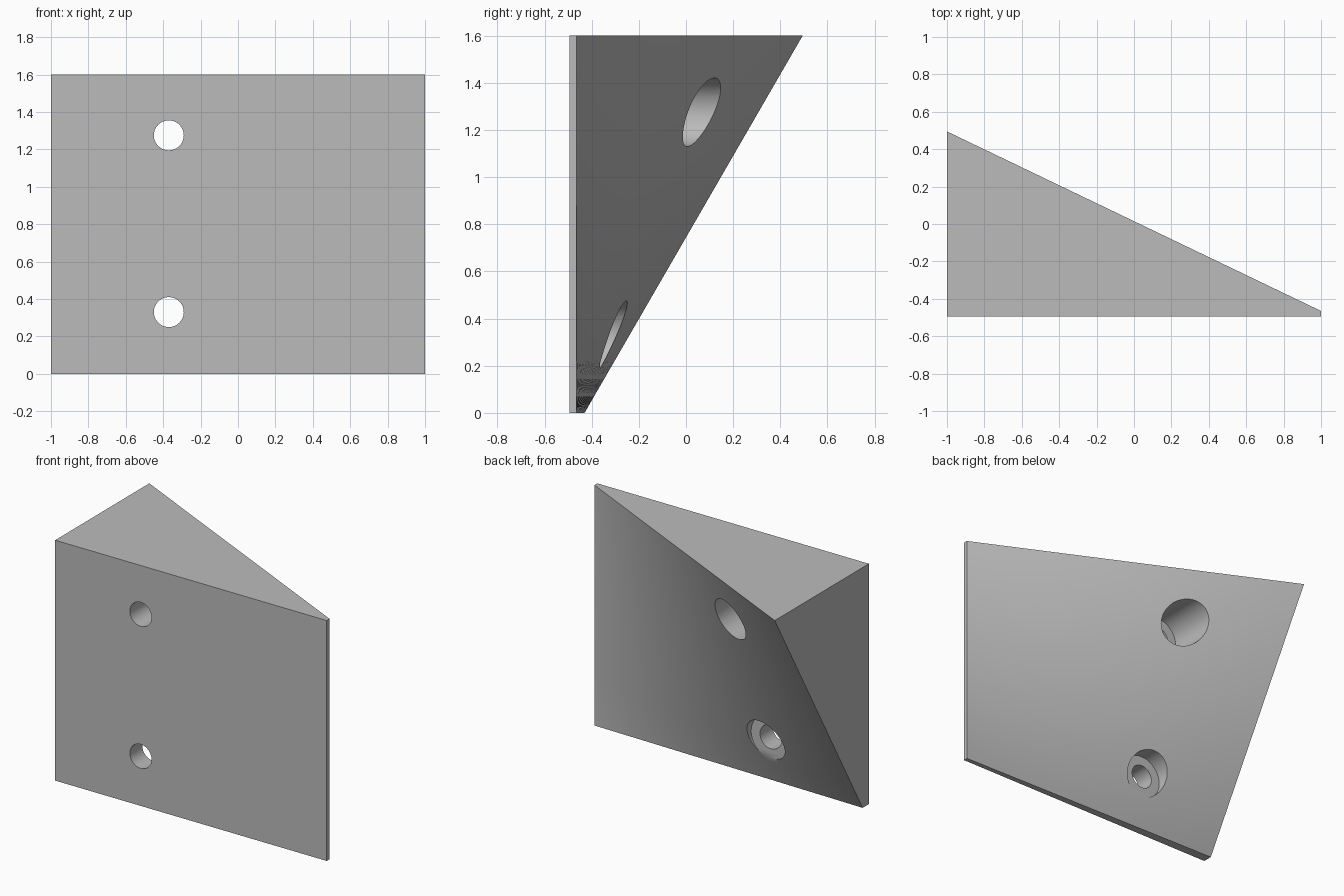
import bpy
import bmesh
import math

default = bpy.data.objects.get("Cube")
if default:
    bpy.data.objects.remove(default, do_unlink=True)

grey = bpy.data.materials.new("light grey")
colour = (0.5, 0.5, 0.5, 1)
grey.diffuse_color = colour
grey.use_nodes = True
grey.node_tree.nodes["Principled BSDF"].inputs["Base Color"].default_value = colour

HEIGHT, FRONT = 1.6, -0.495
THIN, LOW, HIGH = -0.465, -0.43, 0.495   # back edge positions in y
NX, NZ = 24, 20


def back_y(u, v):
    """Twisted ruled back: u runs from the thin side to the thick side, v upward."""
    thick = LOW + (HIGH - LOW) * v
    return THIN + (thick - THIN) * u


# Wedge body: flat front and sides, finely divided twisted back
bm = bmesh.new()
grid = [[bm.verts.new((1 - 2 * i / NX, back_y(i / NX, j / NZ), HEIGHT * j / NZ))
         for j in range(NZ + 1)] for i in range(NX + 1)]
for i in range(NX):
    for j in range(NZ):
        bm.faces.new((grid[i][j], grid[i + 1][j], grid[i + 1][j + 1], grid[i][j + 1]))
right_low, right_high, left_low, left_high = [
    bm.verts.new((x, FRONT, z)) for x in (1, -1) for z in (0, HEIGHT)]
bm.faces.new((right_low, right_high, left_high, left_low))
bm.faces.new([right_low, right_high] + grid[0][::-1])
bm.faces.new([left_low, left_high] + grid[NX][::-1])
bm.faces.new([right_low, left_low] + [col[0] for col in grid[::-1]])
bm.faces.new([right_high, left_high] + [col[NZ] for col in grid[::-1]])
bmesh.ops.recalc_face_normals(bm, faces=bm.faces)
bmesh.ops.triangulate(bm, faces=bm.faces)
mesh = bpy.data.meshes.new("wedge_block")
bm.to_mesh(mesh)
bm.free()
mesh.materials.append(grey)
wedge = bpy.data.objects.new("wedge_block", mesh)
bpy.context.collection.objects.link(wedge)


def drill(radius, z, start, end):
    """Cut a round hole along y between start and end."""
    bpy.ops.mesh.primitive_cylinder_add(
        vertices=64, radius=radius, depth=end - start,
        location=(-0.37, (start + end) / 2, z), rotation=(math.pi / 2, 0, 0))
    cutter = bpy.context.object
    cutter.name = "hole_cutter"
    cutter.hide_render = True
    cutter.data.materials.append(grey)
    bpy.context.view_layer.objects.active = wedge
    mod = wedge.modifiers.new("hole", 'BOOLEAN')
    mod.operation = 'DIFFERENCE'
    mod.solver = 'EXACT'
    mod.object = cutter
    bpy.ops.object.modifier_apply(modifier=mod.name)
    bpy.data.objects.remove(cutter, do_unlink=True)


# Two bolt holes, each with a wider counterbore from the back
for z, floor in ((0.33, -0.364), (1.275, -0.2)):
    drill(0.145, z, floor, 1)
    drill(0.08, z, -1, 1)

bpy.ops.object.select_all(action='DESELECT')
wedge.select_set(True)
bpy.context.view_layer.objects.active = wedge
bpy.ops.object.shade_smooth_by_angle(angle=math.radians(30))
